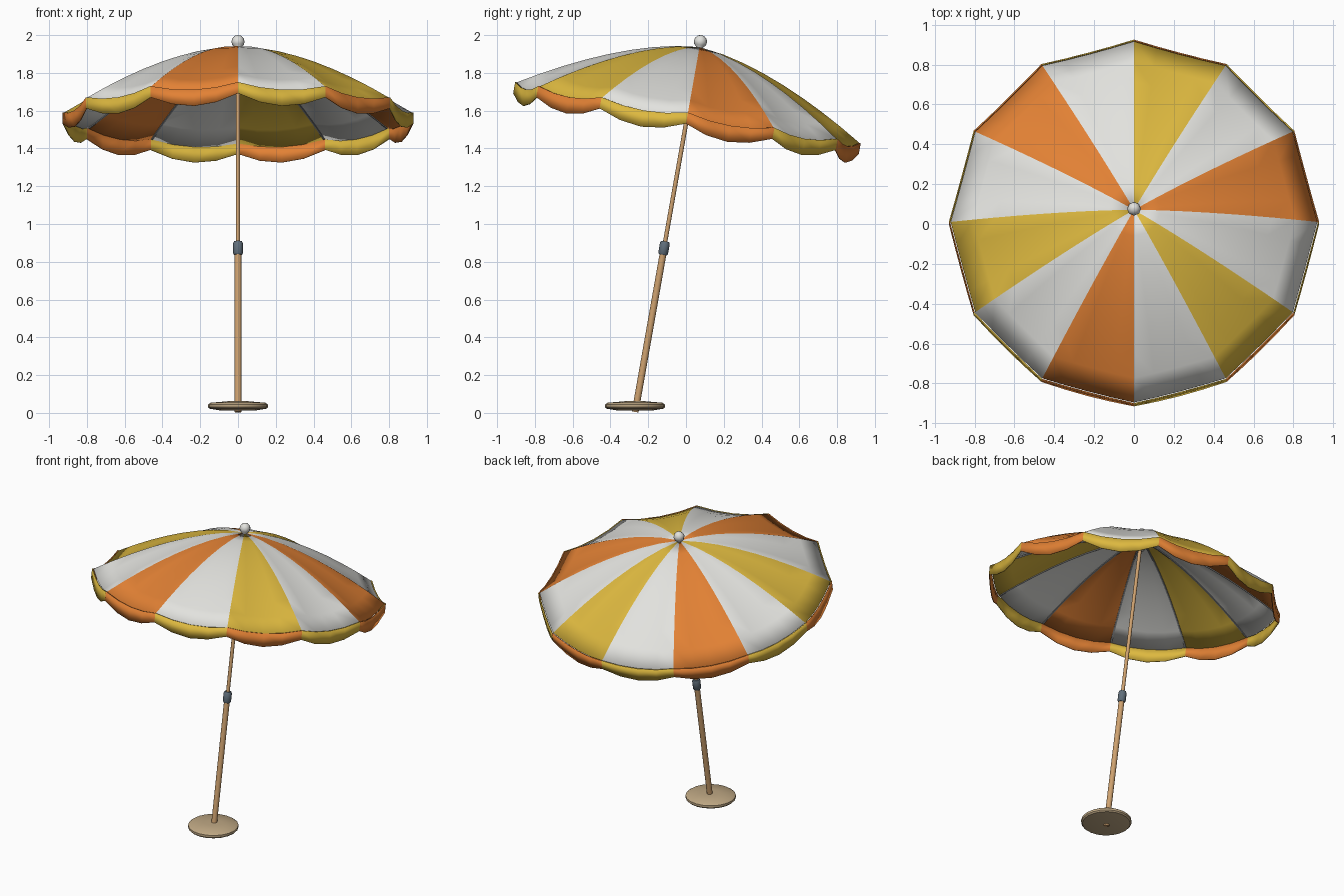
import bpy, bmesh, math
from mathutils import Matrix, Vector

if "Cube" in bpy.data.objects:
    bpy.data.objects.remove(bpy.data.objects["Cube"])

N = 12                      # canopy panels
R, RISE, APEX = 0.92, 0.35, 1.965
SAG = 0.03
TILT = Matrix.Translation((0, -0.27, 0)) @ Matrix.Rotation(math.radians(-10), 4, 'X')


def material(name, rgb):
    m = bpy.data.materials.new(name)
    m.diffuse_color = (*rgb, 1)
    m.use_nodes = True
    m.node_tree.nodes["Principled BSDF"].inputs["Base Color"].default_value = m.diffuse_color
    return m


ORANGE = material("orange_fabric", (0.76, 0.22, 0.035))
YELLOW = material("yellow_fabric", (0.72, 0.48, 0.05))
WHITE = material("white_fabric", (0.76, 0.76, 0.73))
WOOD = material("pole_wood", (0.62, 0.36, 0.16))
BASE = material("base_tan", (0.52, 0.39, 0.23))
SLATE = material("slate_metal", (0.12, 0.16, 0.20))
GREY = material("rib_grey", (0.30, 0.31, 0.32))


def finish(name, bm, mats, matrix=TILT, angle=30):
    me = bpy.data.meshes.new(name)
    bm.to_mesh(me)
    bm.free()
    ob = bpy.data.objects.new(name, me)
    bpy.context.collection.objects.link(ob)
    for m in mats:
        me.materials.append(m)
    ob.matrix_world = matrix
    bpy.ops.object.select_all(action='DESELECT')
    ob.select_set(True)
    bpy.context.view_layer.objects.active = ob
    bpy.ops.object.shade_smooth_by_angle(angle=math.radians(angle))
    return ob


def lathe(name, profile, mat, sides, matrix=TILT, angle=35):
    """Spin an (r, z) profile, closed with end caps."""
    bm = bmesh.new()
    rings = [[bm.verts.new((r * math.cos(2 * math.pi * i / sides),
                            r * math.sin(2 * math.pi * i / sides), z))
              for i in range(sides)] for r, z in profile]
    for a, b in zip(rings, rings[1:]):
        for i in range(sides):
            j = (i + 1) % sides
            bm.faces.new((a[i], a[j], b[j], b[i]))
    bm.faces.new(rings[0][::-1])
    bm.faces.new(rings[-1])
    return finish(name, bm, [mat], matrix, angle)


def panel_point(i, u, t, radius=R):
    """Point on panel i: u across the panel, t from apex to rim."""
    a, b = (2 * math.pi * k / N for k in (i, i + 1))
    x = (1 - u) * math.cos(a) + u * math.cos(b)
    y = (1 - u) * math.sin(a) + u * math.sin(b)
    z = APEX - RISE * t ** 1.6 - SAG * 4 * u * (1 - u) * t * t
    return Vector((x * radius * t, y * radius * t, z))


def thicken(ob, thickness):
    s = ob.modifiers.new("thickness", 'SOLIDIFY')
    s.thickness = thickness
    s.offset = -1


# Canopy: twelve sagging panels, white alternating with orange and yellow
SEG, ROWS = 4, 8
bm = bmesh.new()
for i in range(N):
    mat = 2 if i % 2 else (0 if i % 4 == 0 else 1)
    grid = [[bm.verts.new(panel_point(i, k / SEG, 0.02 + 0.98 * r / ROWS))
             for k in range(SEG + 1)] for r in range(ROWS + 1)]
    for r in range(ROWS):
        for k in range(SEG):
            f = bm.faces.new((grid[r][k], grid[r + 1][k],
                              grid[r + 1][k + 1], grid[r][k + 1]))
            f.material_index = mat
bmesh.ops.remove_doubles(bm, verts=bm.verts, dist=1e-4)
thicken(finish("canopy", bm, [ORANGE, YELLOW, WHITE]), 0.006)

# Valance: scalloped strip hanging from the rim, orange and yellow in turn
bm = bmesh.new()
for i in range(N):
    top = [panel_point(i, k / SEG, 1, R + 0.009) for k in range(SEG + 1)]
    low = [p - Vector((0, 0, 0.06 + 0.027 * math.sin(math.pi * k / SEG)))
           for k, p in enumerate(top)]
    top = [bm.verts.new(p) for p in top]
    low = [bm.verts.new(p) for p in low]
    for k in range(SEG):
        f = bm.faces.new((top[k], low[k], low[k + 1], top[k + 1]))
        f.material_index = i % 2
bmesh.ops.remove_doubles(bm, verts=bm.verts, dist=1e-4)
thicken(finish("valance", bm, [ORANGE, YELLOW], angle=25), 0.006)

# Ribs: thin rods under each panel seam
bm = bmesh.new()
for i in range(N):
    a = 2 * math.pi * i / N
    side = Vector((-math.sin(a), math.cos(a), 0)) * 0.005
    rings = []
    for r in range(ROWS + 1):
        p = panel_point(i, 0, 0.03 + 0.96 * r / ROWS) - Vector((0, 0, 0.005))
        d = Vector((0, 0, 0.008))
        rings.append([bm.verts.new(q) for q in (p - side, p + side, p + side - d, p - side - d)])
    for q, s in zip(rings, rings[1:]):
        for k in range(4):
            bm.faces.new((q[k], q[(k + 1) % 4], s[(k + 1) % 4], s[k]))
    bm.faces.new(rings[0])
    bm.faces.new(rings[-1])
bmesh.ops.recalc_face_normals(bm, faces=bm.faces)
finish("ribs", bm, [GREY])

# Pole in two sections with a clamp collar
lathe("lower_pole", [(0.018, 0.005), (0.018, 0.87)], WOOD, 12)
lathe("upper_pole", [(0.0115, 0.86), (0.0115, 1.96)], WOOD, 12)
lathe("collar", [(0.021, 0.85), (0.026, 0.857), (0.026, 0.912), (0.021, 0.922)], SLATE, 12)

# Hub under the canopy and finial above it
lathe("hub", [(0.026, 1.885), (0.030, 1.892), (0.030, 1.945)], WHITE, 12)
lathe("finial", [(0.018, 1.955)] +
      [(0.035 * math.cos(a), 1.996 + 0.035 * math.sin(a))
       for a in (math.radians(d) for d in (-60, -30, 0, 30, 60, 85))], WHITE, 8, angle=50)

# Ground disc, level
lathe("base", [(0.09, 0.012), (0.15, 0.022), (0.158, 0.03), (0.158, 0.045),
               (0.145, 0.054), (0.05, 0.062)], BASE, 20,
      Matrix.Translation((0, -0.27, 0)))
